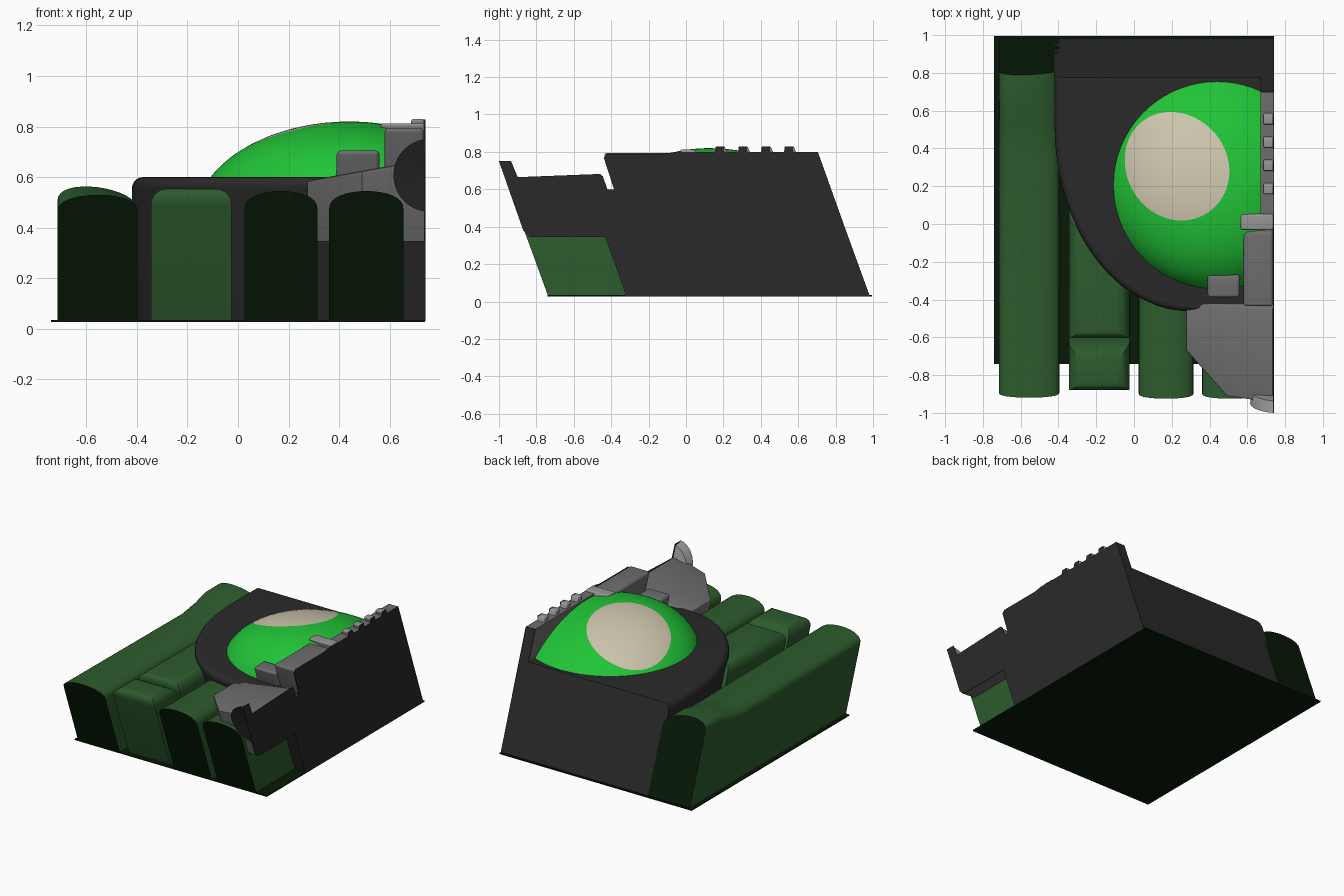
import bpy, bmesh, math

cube = bpy.data.objects.get("Cube")
if cube:
    bpy.data.objects.remove(cube, do_unlink=True)

LEAN, REF, BASE, CUT = 0.364, 0.6, 0.03, 0.738
BACK = 0.775


def material(name, rgb):
    m = bpy.data.materials.new(name)
    m.use_nodes = True
    m.diffuse_color = (*rgb, 1)
    m.node_tree.nodes["Principled BSDF"].inputs["Base Color"].default_value = (*rgb, 1)
    return m


GREEN = material("finger green", (0.026, 0.105, 0.026))
DARK = material("dark green", (0.002, 0.010, 0.002))
BLACK = material("charcoal", (0.023, 0.023, 0.023))
GREY = material("mid grey", (0.155, 0.155, 0.155))
PALE = material("pale grey", (0.30, 0.30, 0.30))
BRIGHT = material("bright green", (0.015, 0.55, 0.038))
CREAM = material("cream", (0.6, 0.55, 0.41))


def finish(bm, name, mats, lean=True, smooth=True):
    """Lean the part forward with height and make it an object."""
    if lean:
        for v in bm.verts:
            v.co.y -= LEAN * (v.co.z - REF)
    bmesh.ops.recalc_face_normals(bm, faces=bm.faces)
    me = bpy.data.meshes.new(name)
    bm.to_mesh(me)
    bm.free()
    for m in mats:
        me.materials.append(m)
    ob = bpy.data.objects.new(name, me)
    bpy.context.collection.objects.link(ob)
    if smooth:
        bpy.ops.object.select_all(action='DESELECT')
        ob.select_set(True)
        bpy.context.view_layer.objects.active = ob
        bpy.ops.object.shade_smooth_by_angle(angle=math.radians(35))
    return ob


def loft(sections, cap=0, special=()):
    """Skin closed loops, cap both ends; bands listed in special get slot 1."""
    bm = bmesh.new()
    rings = [[bm.verts.new(p) for p in s] for s in sections]
    for k, (a, b) in enumerate(zip(rings, rings[1:])):
        for i in range(len(a)):
            j = (i + 1) % len(a)
            bm.faces.new((a[i], a[j], b[j], b[i])).material_index = int(k in special)
    for r in (rings[0], rings[-1]):
        bm.faces.new(r).material_index = cap
    return bm


def trim_at_cut(bm):
    bmesh.ops.bisect_plane(bm, geom=bm.verts[:] + bm.edges[:] + bm.faces[:],
                           plane_co=(CUT, 0, 0), plane_no=(1, 0, 0), clear_outer=True)


def box(name, x, y, z, mat, bevel=0.0, lean=True, top_only=False):
    bm = bmesh.new()
    bmesh.ops.create_cube(bm, size=1)
    for v in bm.verts:
        v.co = [r[0] + (c + 0.5) * (r[1] - r[0]) for c, r in zip(v.co, (x, y, z))]
    if bevel:
        edges = [e for e in bm.edges
                 if not top_only or min(v.co.z for v in e.verts) > z[1] - 0.01]
        bmesh.ops.bevel(bm, geom=edges, offset=bevel, segments=5,
                        profile=0.5, affect='EDGES')
    return finish(bm, name, [mat], lean)


def arch(x0, x1, y, side, top, skew=0.0):
    """Cross-section of a finger: straight sides and a rounded crown."""
    c, r = (x0 + x1) / 2, (x1 - x0) / 2
    pts = [(x0, y, BASE)]
    for i in range(17):
        t = math.pi * (1 - i / 16)
        rise = math.sin(t) ** 0.8 * (top - side)
        pts.append((c + r * math.cos(t), y, side + rise - skew * math.cos(t)))
    return pts + [(x1, y, BASE)]


# Fingers
thumb = [(-0.945, 0.46, 0.53, 0), (0.35, 0.45, 0.52, 0), (0.5, 0.46, 0.535, 0.01),
         (0.62, 0.48, 0.56, 0.02), (BACK, 0.48, 0.56, 0.02)]
finish(loft([arch(-0.715, -0.395, *s) for s in thumb], cap=1), "outer_finger", [GREEN, DARK])
for name, x0, x1 in (("third_finger", 0.025, 0.315), ("fourth_finger", 0.36, 0.655)):
    finish(loft([arch(x0, x1, y, 0.47, 0.545) for y in (-0.945, 0.0)], cap=1),
           name, [GREEN, DARK])
for name, y0, y1 in (("second_finger_tip", -0.915, -0.67), ("second_finger_middle", -0.64, 0.0)):
    box(name, (-0.345, -0.025), (y0, y1), (BASE, 0.555), GREEN, 0.065, top_only=True)

# Base plate
box("base_plate", (-0.74, 0.74), (-0.74, 0.995), (BASE - 0.004, BASE + 0.004), DARK, 0, False)


# Main body: elliptical front corner, rounded top rim
def body_outline(inset, z):
    pts = [(CUT, BACK, z), (inset - 0.42, BACK, z)]
    for i in range(25):
        t = math.pi / 2 * i / 24
        pts.append((0.3 - (0.72 - inset) * math.cos(t),
                    0.5 - (0.975 - inset) * math.sin(t), z))
    return pts + [(CUT, inset - 0.525, z)]


RIM = 0.045
levels = [(0, BASE)]
for i in range(6):
    t = math.pi / 2 * i / 5
    levels.append((RIM * (1 - math.cos(t)), REF - RIM + RIM * math.sin(t)))
finish(loft([body_outline(*s) for s in levels]), "main_body", [BLACK])

# Dome: rings spread from the cream spot out to the round base
DOME_X, DOME_Y, DOME_R, CURVE = 0.44, 0.205, 0.55, 0.8
SPOT = (0.228, 0.354, 0.277, 0.266)


def dome_point(x, y):
    d = min(1, math.hypot(x - DOME_X, y - DOME_Y) / DOME_R)
    low = math.sqrt(1 - CURVE)
    return x, y, 0.598 + 0.222 * (math.sqrt(1 - CURVE * d * d) - low) / (1 - low)


def dome_ring(inner, outer):
    """inner scales the spot ellipse, outer blends it into the base circle."""
    ring = []
    for i in range(72):
        c, s = math.cos(math.tau * i / 72), math.sin(math.tau * i / 72)
        x, y = SPOT[0] + inner * SPOT[2] * c, SPOT[1] + inner * SPOT[3] * s
        ring.append(dome_point(x + outer * (DOME_X + DOME_R * c - x),
                               y + outer * (DOME_Y + DOME_R * s - y)))
    return ring


spot_rings = [dome_ring(k / 6, 0) for k in range(1, 7)]
bm = loft([dome_ring(0.02, 0)] + spot_rings + [dome_ring(1, k / 18) for k in range(1, 19)],
          cap=1, special=range(6))
trim_at_cut(bm)
finish(bm, "dome", [BRIGHT, CREAM])

# Barrel block with a sloping top
plan = [(0.275, -0.42), (CUT, -0.42), (CUT, -0.925), (0.49, -0.905), (0.275, -0.675)]
bm = loft([[(x, y, 0.345) for x, y in plan],
           [(x, y, 0.585 + 0.18 * (x - 0.27)) for x, y in plan]])
bmesh.ops.bevel(bm, geom=[e for e in bm.edges if all(v.co.z > 0.5 for v in e.verts)],
                offset=0.012, segments=2, profile=0.5, affect='EDGES')
finish(bm, "barrel_block", [GREY])

# Muzzle with a shallow dark funnel
rings = []
for y, r in ((-0.885, 0.135), (-0.945, 0.145), (-0.93, 0.004)):
    rings.append([(0.76 + r * math.cos(a), y, 0.607 + r * math.sin(a))
                  for a in (math.tau * i / 40 for i in range(40))])
bm = loft(rings, special=(1,))
trim_at_cut(bm)
finish(bm, "muzzle", [PALE, BLACK])

# Housing, side block, crossbar, rail and its teeth
box("upper_housing", (0.58, CUT), (-0.37, 0.03), (0.5, 0.795), GREY, 0.02)
box("side_block", (0.39, 0.56), (-0.355, -0.235), (0.5, 0.705), GREY, 0.018)
box("crossbar", (0.565, CUT), (0.045, 0.125), (0.74, 0.812), PALE, 0.01)
box("rail", (0.67, CUT), (0.09, BACK - 0.006), (0.55, 0.8), GREY)
box("rail_back_plate", (0.67, CUT), (BACK - 0.006, BACK), (0.55, 0.8), BLACK)
teeth = [0.185 + 0.123 * i for i in range(4)]
for i, y in enumerate(teeth):
    box(f"rail_tooth_{i + 1}", (0.685, CUT), (y + 0.054, y + 0.106), (0.77, 0.83), PALE, 0.01)

# Flat side panel closing the cut side, stepped along the teeth
side = [(0.98, 0.03), (0.705, 0.8)]
for y in reversed(teeth):
    side += [(y + 0.02, 0.8), (y + 0.018, 0.828), (y - 0.025, 0.828), (y - 0.03, 0.8)]
side += [(-0.06, 0.8), (-0.11, 0.79), (-0.42, 0.79), (-0.44, 0.77),
         (-0.385, 0.6), (-0.42, 0.6), (-0.445, 0.67), (-0.46, 0.682), (-0.9, 0.665),
         (-0.935, 0.75), (-1.0, 0.75), (-0.87, 0.38), (-0.835, 0.345), (-0.43, 0.345),
         (-0.32, 0.03)]
bm = loft([[(x, y, z) for y, z in side] for x in (CUT - 0.002, CUT + 0.003)])
finish(bm, "side_panel", [BLACK], lean=False, smooth=False)
